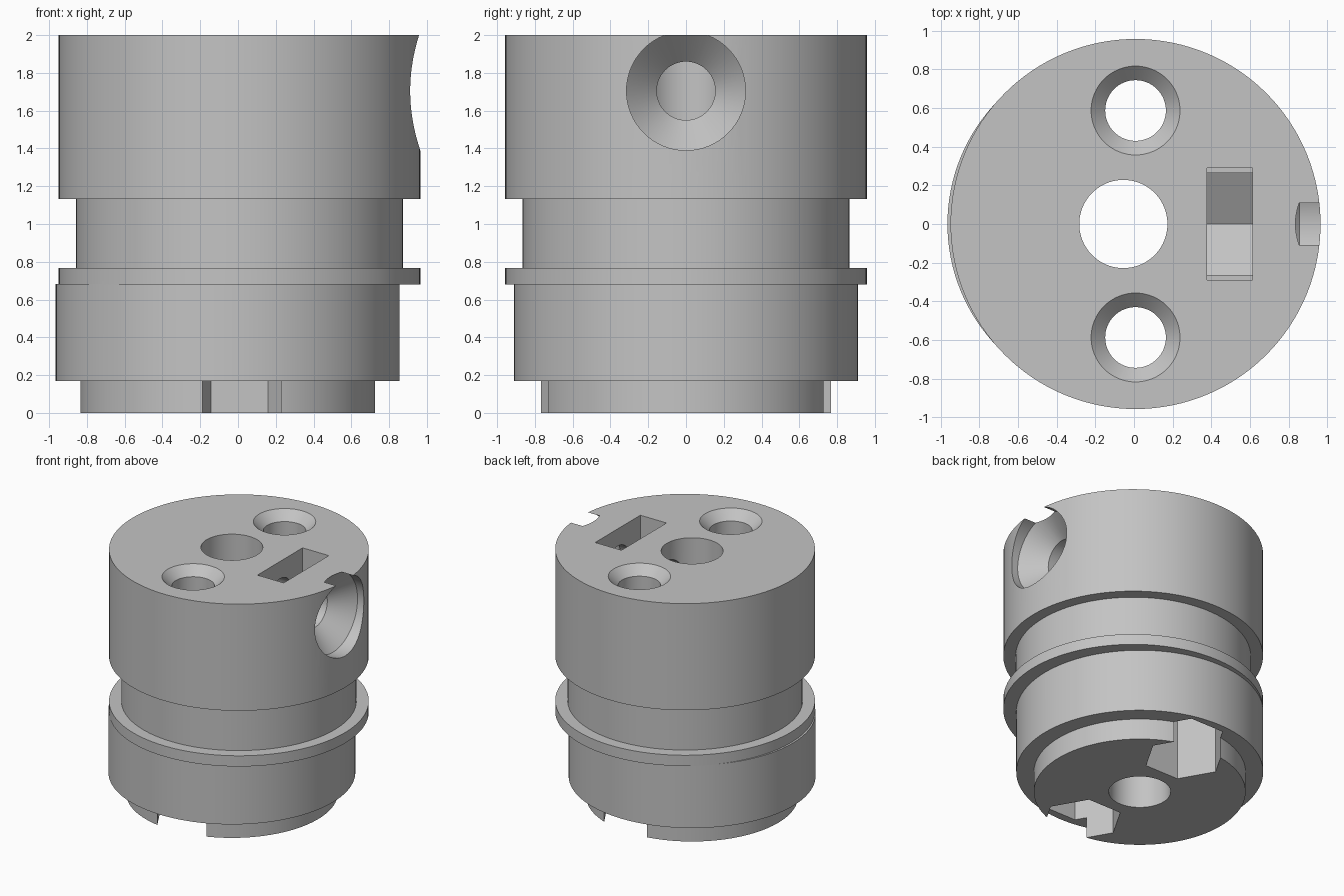
import bpy, bmesh, math
from mathutils import Matrix, Vector

if "Cube" in bpy.data.objects:
    bpy.data.objects.remove(bpy.data.objects["Cube"], do_unlink=True)

grey = bpy.data.materials.new("plain grey")
grey.use_nodes = True
grey.diffuse_color = (0.55, 0.55, 0.55, 1)
grey.node_tree.nodes["Principled BSDF"].inputs["Base Color"].default_value = (0.55, 0.55, 0.55, 1)

UP_X = 0.008      # axis of the upper body and screws
LOW_X = -0.055    # axis of the lower body and bore
SCREW_Z = 1.705   # height of the radial screw


def make_object(name, bm):
    bmesh.ops.recalc_face_normals(bm, faces=bm.faces)
    mesh = bpy.data.meshes.new(name)
    bm.to_mesh(mesh)
    bm.free()
    mesh.materials.append(grey)
    obj = bpy.data.objects.new(name, mesh)
    bpy.context.collection.objects.link(obj)
    return obj


def turned(name, profile, centre, sides=128, axis="Z", turn=0.0):
    """Solid of revolution from (radius, position along axis) pairs."""
    bm = bmesh.new()
    rings = []
    for r, h in profile:
        ring = []
        for i in range(sides):
            a = 2 * math.pi * i / sides + turn
            ring.append(bm.verts.new((r * math.cos(a), r * math.sin(a), h)))
        rings.append(ring)
    for low, high in zip(rings, rings[1:]):
        for i in range(sides):
            j = (i + 1) % sides
            bm.faces.new((low[i], low[j], high[j], high[i]))
    bm.faces.new(rings[0][::-1])
    bm.faces.new(rings[-1])
    if axis == "X":
        bm.transform(Matrix.Rotation(math.pi / 2, 4, "Y"))
    bm.transform(Matrix.Translation(Vector(centre)))
    return make_object(name, bm)


def extruded_x(name, outline, x0, x1):
    """Prism along x from a (y, z) outline."""
    bm = bmesh.new()
    face = bm.faces.new([bm.verts.new((x0, y, z)) for y, z in outline])
    grown = bmesh.ops.extrude_face_region(bm, geom=[face])["geom"]
    moved = [g for g in grown if isinstance(g, bmesh.types.BMVert)]
    bmesh.ops.translate(bm, verts=moved, vec=(x1 - x0, 0, 0))
    return make_object(name, bm)


def combine(target, tool, operation):
    tool.hide_render = True
    mod = target.modifiers.new(tool.name, "BOOLEAN")
    mod.operation = operation
    mod.solver = "EXACT"
    mod.object = tool
    bpy.context.view_layer.objects.active = target
    bpy.ops.object.modifier_apply(modifier=mod.name)
    bpy.data.objects.remove(tool, do_unlink=True)


# Upper body with groove and flange
body = turned("coupling_body", [(0.957, 0.68), (0.957, 0.767), (0.866, 0.767),
                                (0.866, 1.133), (0.957, 1.133), (0.957, 2.0)], (UP_X, 0, 0))

# Offset lower body with stepped foot
lower = turned("lower_body", [(0.78, 0), (0.78, 0.17), (0.91, 0.17), (0.91, 0.682)], (LOW_X, 0, 0))
combine(body, lower, "UNION")

# Central bore
combine(body, turned("bore", [(0.228, -0.1), (0.228, 2.1)], (LOW_X, 0, 0), 96), "DIFFERENCE")

# Countersunk screw holes and hexagonal nut pockets underneath
for side in (-1, 1):
    place = (UP_X, side * 0.587, 0)
    combine(body, turned("screw_hole", [(0.157, 0.4), (0.157, 1.928), (0.23, 2.0), (0.23, 2.1)],
                         place, 64), "DIFFERENCE")
    combine(body, turned("nut_pocket", [(0.3, -0.1), (0.3, 0.55)], place, 6), "DIFFERENCE")

# Radial screw hole: round mouth, cone, then a straight run into the bore
combine(body, turned("radial_hole", [(0.155, -0.055), (0.155, 0.695), (0.315, 0.855), (0.315, 1.2)],
                     (0, 0, SCREW_Z), 64, "X"), "DIFFERENCE")

# Nut slot with V-shaped floor, open at the top
w, n = 0.29, 0.265
drop = n / math.sqrt(3)
slot = [(-w, 2.1), (-w, SCREW_Z), (-n, SCREW_Z), (-n, SCREW_Z - drop), (0, SCREW_Z - 2 * drop),
        (n, SCREW_Z - drop), (n, SCREW_Z), (w, SCREW_Z), (w, 2.1)]
combine(body, extruded_x("nut_slot", slot, 0.378, 0.614), "DIFFERENCE")

# Smooth round walls, sharp edges
bpy.ops.object.select_all(action="DESELECT")
body.select_set(True)
bpy.context.view_layer.objects.active = body
bpy.ops.object.shade_smooth_by_angle(angle=math.radians(25))
